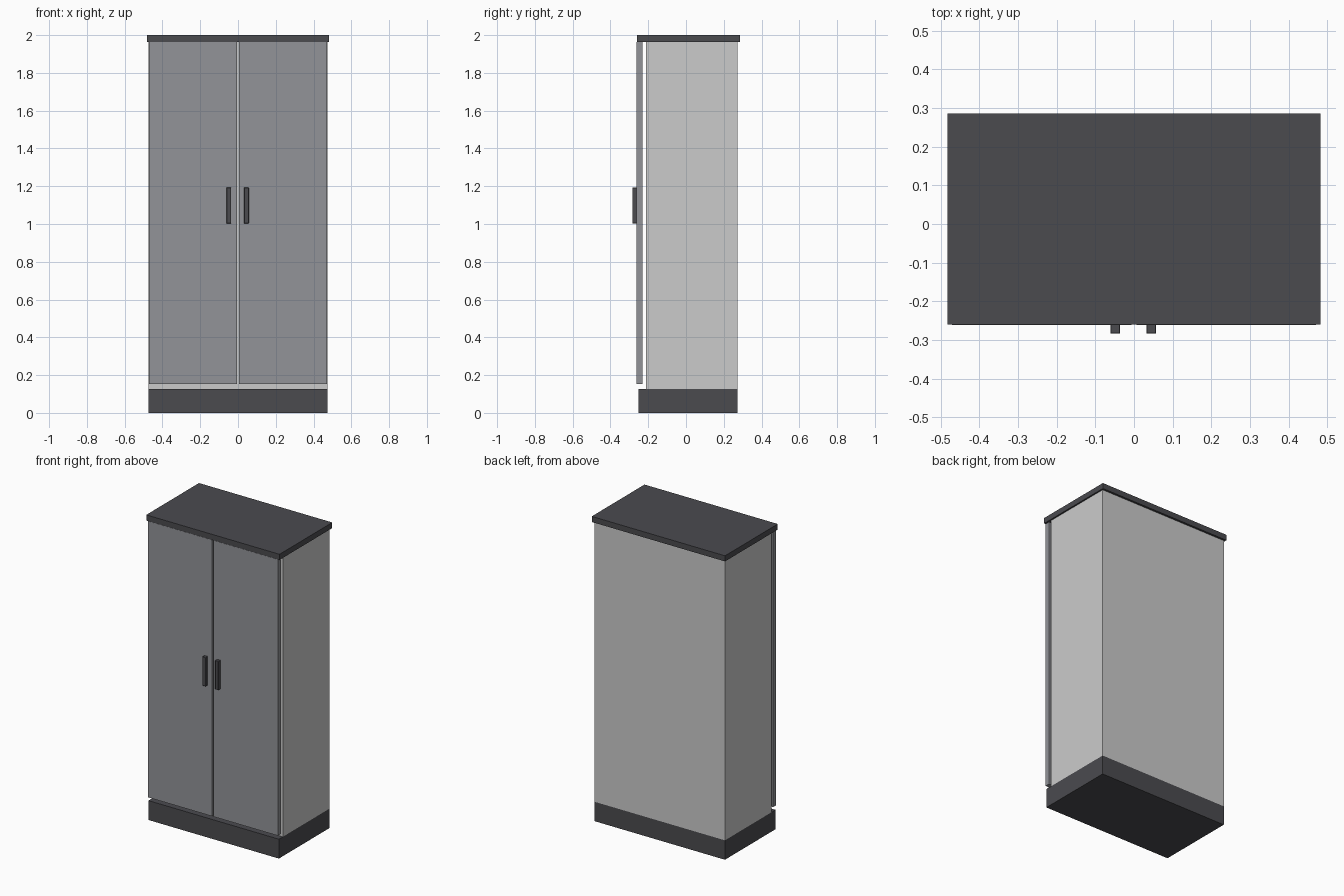
import bpy

if "Cube" in bpy.data.objects:
    bpy.data.objects.remove(bpy.data.objects["Cube"])


def material(name, color):
    m = bpy.data.materials.new(name)
    m.diffuse_color = (*color, 1)
    m.use_nodes = True
    m.node_tree.nodes["Principled BSDF"].inputs["Base Color"].default_value = m.diffuse_color
    return m


def box(name, x, y, z, mat=None, bevel=0):
    """Box spanning the given (min, max) ranges."""
    spans = (x, y, z)
    bpy.ops.mesh.primitive_cube_add(size=1, location=[(a + b) / 2 for a, b in spans])
    ob = bpy.context.object
    ob.name = name
    ob.scale = [b - a for a, b in spans]
    bpy.ops.object.transform_apply(location=False, rotation=False, scale=True)
    if mat:
        ob.data.materials.append(mat)
    if bevel:
        mod = ob.modifiers.new("bevel", 'BEVEL')
        mod.width = bevel
        mod.segments = 1
    return ob


dark = material("dark_trim", (0.07, 0.07, 0.078))
door_grey = material("door_grey", (0.29, 0.295, 0.315))

# plinth, carcass and overhanging top
box("plinth", (-0.473, 0.473), (-0.252, 0.272), (0, 0.127), dark)
box("cabinet_body", (-0.473, 0.473), (-0.211, 0.272), (0.127, 1.963))
box("top_slab", (-0.483, 0.483), (-0.26, 0.286), (1.963, 2.0), dark)

# pair of doors standing slightly off the body, each with an upright handle
for side, s, shift in (("left", -1, -0.002), ("right", 1, -0.002)):
    box(f"{side}_door", sorted((s * 0.006, s * 0.471)), (-0.261, -0.23), (0.153, 1.963), door_grey)
    box(f"{side}_handle", sorted((s * 0.034 + shift, s * 0.059 + shift)),
        (-0.284, -0.26), (1.003, 1.193), dark, bevel=0.002)
